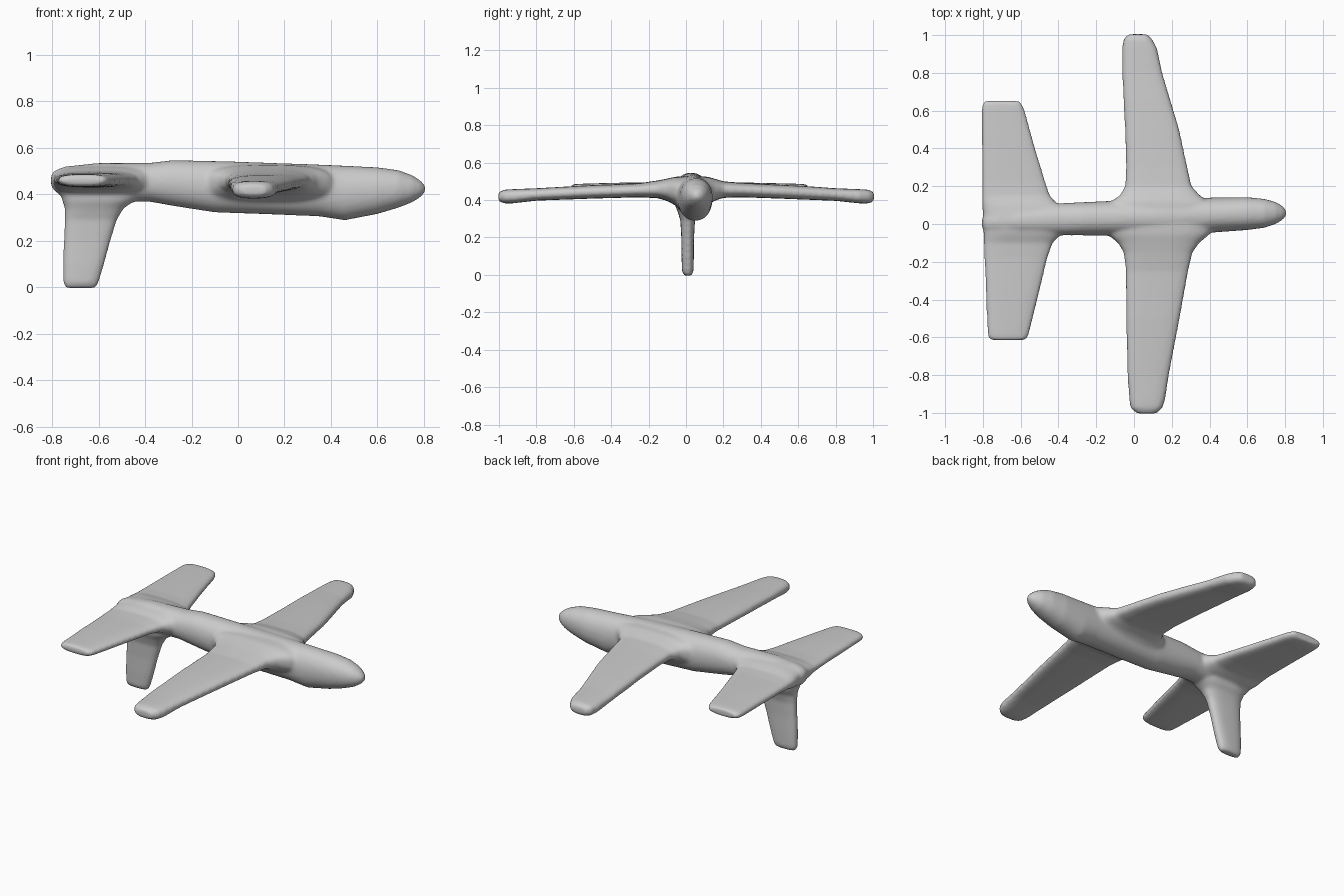
import bpy, bmesh, math

if "Cube" in bpy.data.objects:
    bpy.data.objects.remove(bpy.data.objects["Cube"], do_unlink=True)

grey = bpy.data.materials.new("plain grey")
grey.use_nodes = True
grey.diffuse_color = (0.6, 0.6, 0.6, 1)
grey.node_tree.nodes["Principled BSDF"].inputs["Base Color"].default_value = (0.6, 0.6, 0.6, 1)

bm = bmesh.new()
SIDES = 40


def loft(axis, sections, power):
    """Closed loft along an axis. Each section is (station, u0, u1, v0, v1),
    the extents of a rounded outline along the two remaining axes."""
    rings = []
    for s, u0, u1, v0, v1 in sections:
        ring = []
        for i in range(SIDES):
            a = 2 * math.pi * i / SIDES
            c, d = math.cos(a), math.sin(a)
            u = (u0 + u1) / 2 + (u1 - u0) / 2 * math.copysign(abs(c) ** (2 / power), c)
            v = (v0 + v1) / 2 + (v1 - v0) / 2 * math.copysign(abs(d) ** (2 / power), d)
            co = [u, v]
            co.insert(axis, s)
            ring.append(bm.verts.new(co))
        rings.append(ring)
    for a, b in zip(rings, rings[1:]):
        for i in range(SIDES):
            j = (i + 1) % SIDES
            bm.faces.new((a[i], a[j], b[j], b[i]))
    bm.faces.new(rings[0])
    bm.faces.new(rings[-1])


# Fuselage: x, y range, z range, from tail to nose
loft(0, [
    (-0.805, -0.02, 0.03, 0.435, 0.485),
    (-0.785, -0.045, 0.06, 0.41, 0.505),
    (-0.74, -0.06, 0.08, 0.38, 0.52),
    (-0.60, -0.06, 0.09, 0.37, 0.535),
    (-0.38, -0.06, 0.11, 0.368, 0.535),
    (-0.28, -0.06, 0.115, 0.35, 0.547),
    (-0.10, -0.062, 0.123, 0.322, 0.543),
    (0.10, -0.06, 0.13, 0.315, 0.537),
    (0.35, -0.05, 0.138, 0.305, 0.528),
    (0.46, -0.042, 0.141, 0.288, 0.523),
    (0.60, -0.032, 0.142, 0.315, 0.516),
    (0.69, -0.020, 0.133, 0.342, 0.504),
    (0.75, 0.0, 0.117, 0.365, 0.482),
    (0.785, 0.02, 0.097, 0.387, 0.46),
    (0.807, 0.043, 0.072, 0.41, 0.437),
], 2.15)

# Main wings: y, x range, z range, with flared roots
loft(1, [
    (0.03, -0.20, 0.46, 0.36, 0.53),
    (0.115, -0.13, 0.40, 0.37, 0.525),
    (0.15, -0.075, 0.35, 0.395, 0.515),
    (0.20, -0.047, 0.305, 0.412, 0.50),
    (0.30, -0.042, 0.283, 0.415, 0.492),
    (0.50, -0.048, 0.24, 0.408, 0.482),
    (0.65, -0.056, 0.195, 0.402, 0.474),
    (0.80, -0.062, 0.150, 0.396, 0.463),
    (0.93, -0.063, 0.122, 0.382, 0.458),
    (0.98, -0.055, 0.095, 0.382, 0.455),
    (1.005, -0.03, 0.07, 0.395, 0.44),
], 2.8)
loft(1, [
    (0.05, -0.20, 0.46, 0.36, 0.53),
    (-0.055, -0.14, 0.40, 0.37, 0.525),
    (-0.10, -0.085, 0.345, 0.395, 0.515),
    (-0.15, -0.055, 0.31, 0.41, 0.505),
    (-0.25, -0.043, 0.287, 0.415, 0.49),
    (-0.50, -0.042, 0.242, 0.408, 0.48),
    (-0.80, -0.035, 0.185, 0.397, 0.463),
    (-0.93, -0.025, 0.165, 0.382, 0.458),
    (-0.975, -0.018, 0.15, 0.382, 0.455),
    (-1.003, 0.015, 0.12, 0.395, 0.44),
], 2.8)

# Tail planes
loft(1, [
    (0.02, -0.795, -0.33, 0.39, 0.53),
    (0.10, -0.805, -0.40, 0.40, 0.515),
    (0.15, -0.805, -0.445, 0.42, 0.50),
    (0.22, -0.805, -0.468, 0.428, 0.495),
    (0.40, -0.806, -0.523, 0.43, 0.492),
    (0.60, -0.808, -0.578, 0.432, 0.487),
    (0.635, -0.803, -0.592, 0.435, 0.485),
    (0.651, -0.79, -0.61, 0.44, 0.48),
], 2.8)
loft(1, [
    (0.02, -0.795, -0.33, 0.39, 0.53),
    (-0.055, -0.797, -0.385, 0.40, 0.515),
    (-0.10, -0.795, -0.43, 0.42, 0.50),
    (-0.18, -0.792, -0.458, 0.428, 0.495),
    (-0.40, -0.783, -0.511, 0.43, 0.492),
    (-0.56, -0.777, -0.55, 0.432, 0.487),
    (-0.60, -0.772, -0.562, 0.435, 0.485),
    (-0.616, -0.755, -0.58, 0.44, 0.48),
], 2.8)

# Lower fin: z, x range, y range
loft(2, [
    (-0.004, -0.742, -0.612, -0.01, 0.03),
    (0.02, -0.752, -0.600, -0.021, 0.04),
    (0.10, -0.753, -0.576, -0.024, 0.042),
    (0.20, -0.75, -0.549, -0.025, 0.043),
    (0.29, -0.746, -0.521, -0.03, 0.048),
    (0.34, -0.745, -0.492, -0.045, 0.062),
    (0.375, -0.757, -0.44, -0.06, 0.085),
    (0.44, -0.775, -0.38, -0.06, 0.09),
], 2.8)

bmesh.ops.recalc_face_normals(bm, faces=bm.faces)
mesh = bpy.data.meshes.new("airframe")
bm.to_mesh(mesh)
bm.free()
mesh.materials.append(grey)
airframe = bpy.data.objects.new("airframe", mesh)
bpy.context.collection.objects.link(airframe)

# Fuse the parts into one soft skin
fuse = airframe.modifiers.new("fuse", 'REMESH')
fuse.mode = 'VOXEL'
fuse.voxel_size = 0.01
fuse.use_smooth_shade = True
soften = airframe.modifiers.new("soften", 'SMOOTH')
soften.factor = 0.5
soften.iterations = 8
